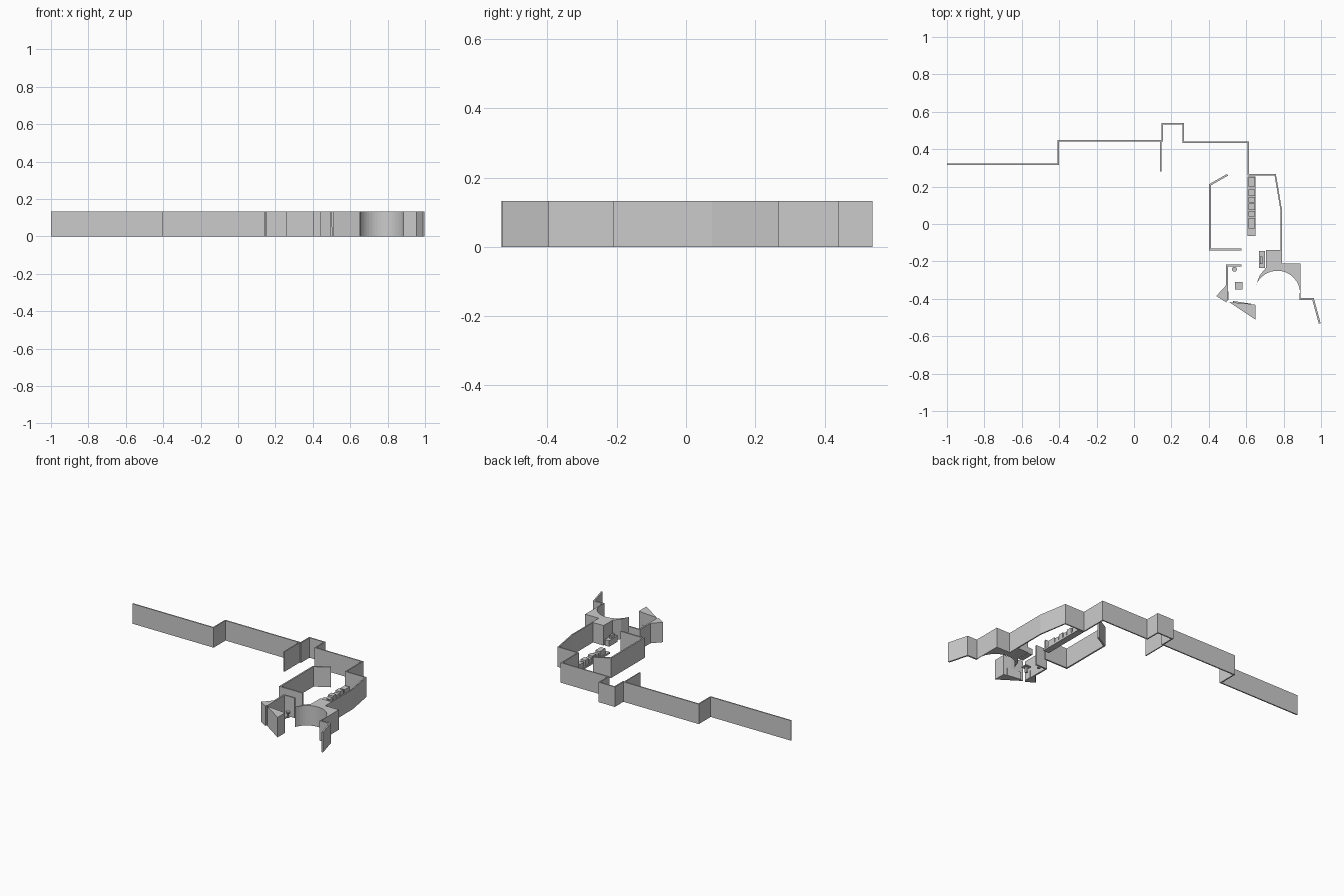
import bpy, bmesh, math
from mathutils import Vector

if "Cube" in bpy.data.objects:
    bpy.data.objects.remove(bpy.data.objects["Cube"])

H = 0.133  # wall height


def prism(name, pts, z0=0.0, z1=H):
    bm = bmesh.new()
    face = bm.faces.new([bm.verts.new((x, y, z0)) for x, y in pts])
    ext = bmesh.ops.extrude_face_region(bm, geom=[face])
    bmesh.ops.translate(bm, vec=(0, 0, z1 - z0),
                        verts=[v for v in ext["geom"] if isinstance(v, bmesh.types.BMVert)])
    bmesh.ops.recalc_face_normals(bm, faces=bm.faces)
    me = bpy.data.meshes.new(name)
    bm.to_mesh(me)
    bm.free()
    ob = bpy.data.objects.new(name, me)
    bpy.context.collection.objects.link(ob)
    return ob


def box(name, x0, x1, y0, y1, z0, z1):
    return prism(name, [(x0, y0), (x1, y0), (x1, y1), (x0, y1)], z0, z1)


def wall(name, path, t=0.01, z1=H):
    """Mitred wall strip centred on a path."""
    p = [Vector(q) for q in path]
    d = [(b - a).normalized() for a, b in zip(p, p[1:])]
    n = [Vector((-v.y, v.x)) for v in d]
    left, right = [], []
    for i, q in enumerate(p):
        a, b = n[max(i - 1, 0)], n[min(i, len(n) - 1)]
        off = (a + b) * (t / 2 / (1 + a.dot(b)))
        left.append(tuple(q + off))
        right.append(tuple(q - off))
    return prism(name, left + right[::-1], 0, z1)


# Long outer wall
wall("outer_wall", [(-1, .32), (-.405, .32), (-.405, .445), (.151, .445), (.151, .535),
                    (.264, .535), (.264, .438), (.61, .438), (.61, .264), (.755, .264),
                    (.787, .075), (.787, -.15)], 0.008)
wall("stub_wall", [(.143, .445), (.143, .28)], 0.007)

# Inner room walls
wall("inner_wall", [(.50, .263), (.407, .21), (.407, -.137), (.575, -.137)])
wall("lower_room_wall", [(.575, -.222), (.497, -.222), (.497, -.41)])

# Wedge shaped solids at the lower room
prism("left_wedge", [(.44, -.385), (.495, -.325), (.495, -.42)])
prism("right_wedge", [(.51, -.418), (.65, -.512), (.65, -.432), (.60, -.425)])

# Solid block with the round bay
arc = [(.766 + .122 * math.cos(a), -.372 + .122 * math.sin(a))
       for a in (math.radians(8 + 152 * i / 20) for i in range(21))]
bay = prism("curved_bay_block", [(.89, -.395), (.885, -.395)] + arc +
            [(.672, -.275), (.705, -.235), (.705, -.14), (.79, -.14), (.79, -.21), (.89, -.21)])
wall("end_wall", [(.885, -.40), (.957, -.40), (.993, -.532)])

# Long counter with a row of units
box("counter_base", .607, .65, -.065, .255, 0, .012)
for y0, y1, h in [(.20, .25, .045), (.15, .185, .05), (.115, .145, .04),
                  (.075, .11, .05), (.04, .07, .04), (-.025, .032, .05)]:
    box("counter_unit", .612, .646, y0, y1, .012, h)

# Cabinet beside the bay block
box("cabinet", .668, .70, -.235, -.145, 0, .04)
box("cabinet_top", .675, .688, -.215, -.175, .04, .06)

# Round stool
for name, r, z0, z1 in [("stool_base", .011, 0, .005), ("stool_post", .004, .005, .03),
                        ("stool_seat", .013, .03, .038)]:
    bpy.ops.mesh.primitive_cylinder_add(vertices=16, radius=r, depth=z1 - z0,
                                        location=(.537, -.242, (z0 + z1) / 2))
    bpy.context.object.name = name

# Square table
box("table_top", .54, .58, -.35, -.31, .035, .042)
box("table_post", .553, .567, -.337, -.323, 0, .035)

# Low panels by the lower room openings
wall("low_panel_front", [(.53, -.416), (.625, -.43)], .008, .05)
wall("low_panel_side", [(.502, -.36), (.502, -.405)], .008, .05)
